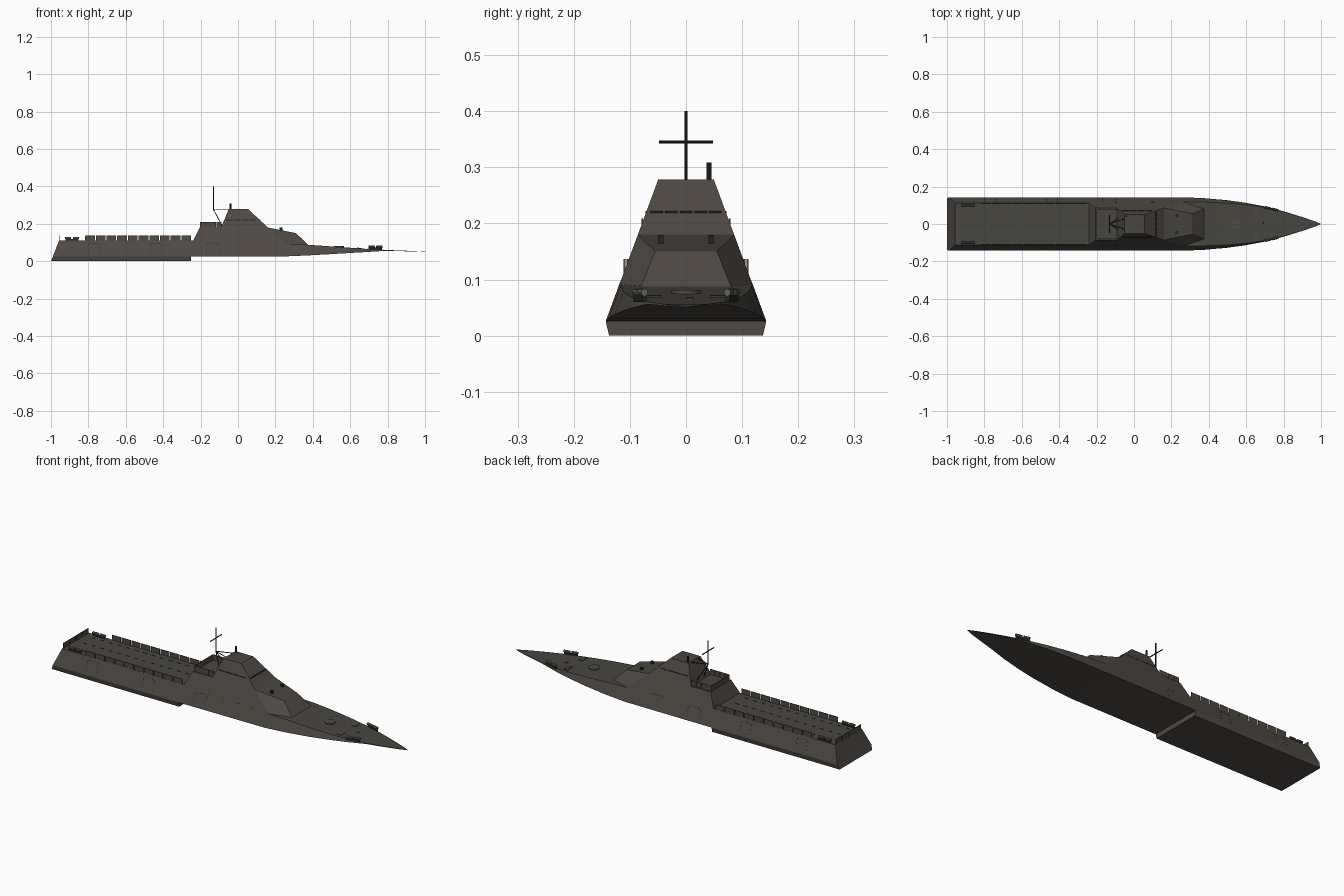
import bpy, bmesh, math
from mathutils import Matrix, Vector

if "Cube" in bpy.data.objects:
    bpy.data.objects.remove(bpy.data.objects["Cube"])


def material(name, rgb):
    m = bpy.data.materials.new(name)
    m.diffuse_color = (*rgb, 1)
    m.use_nodes = True
    m.node_tree.nodes["Principled BSDF"].inputs["Base Color"].default_value = m.diffuse_color
    return m


HULL = material("hull_brown_grey", (0.078, 0.068, 0.058))
DECK = material("deck_grey", (0.064, 0.061, 0.051))
DARK = material("dark_trim", (0.018, 0.017, 0.015))
METAL = material("fitting_grey", (0.12, 0.12, 0.115))


def finish(name, bm, *mats, paint_deck=False):
    bmesh.ops.remove_doubles(bm, verts=bm.verts, dist=1e-5)
    bmesh.ops.recalc_face_normals(bm, faces=bm.faces)
    bm.normal_update()
    if paint_deck:
        for f in bm.faces:
            f.material_index = 1 if f.normal.z > 0.95 else 0
    me = bpy.data.meshes.new(name)
    bm.to_mesh(me)
    bm.free()
    for m in mats:
        me.materials.append(m)
    ob = bpy.data.objects.new(name, me)
    bpy.context.collection.objects.link(ob)
    return ob


def boxes(name, mat, items):
    """items: (centre, size, rotation matrix or None), joined in one part"""
    bm = bmesh.new()
    for loc, size, rot in items:
        m = Matrix.Translation(loc) @ (rot or Matrix.Identity(4)) @ Matrix.Diagonal((*size, 1))
        bmesh.ops.create_cube(bm, size=1, matrix=m)
    return finish(name, bm, mat)


def rods(name, mat, items, sides=8):
    """items: (start, end, radius)"""
    bm = bmesh.new()
    for a, b, r in items:
        a, b = Vector(a), Vector(b)
        d = b - a
        m = Matrix.Translation((a + b) / 2) @ d.to_track_quat('Z', 'Y').to_matrix().to_4x4()
        bmesh.ops.create_cone(bm, cap_ends=True, segments=sides, radius1=r, radius2=r,
                              depth=d.length, matrix=m)
    return finish(name, bm, mat)


SLOPE = 0.369


def wall(z):
    return 0.143 - SLOPE * (z - 0.025)


def loft(name, sections):
    """sections: half sections (points with y >= 0) from top to bottom, mirrored"""
    bm = bmesh.new()
    rings = []
    for s in sections:
        pts = s + [(x, -y, z) for x, y, z in reversed(s)]
        rings.append([bm.verts.new(p) for p in pts])
    n = len(rings[0])
    for a, b in zip(rings, rings[1:]):
        for i in range(n):
            bm.faces.new((a[i], a[(i + 1) % n], b[(i + 1) % n], b[i]))
    bm.faces.new(rings[0])
    bm.faces.new(rings[-1])
    return finish(name, bm, HULL, DECK, paint_deck=True)


# Upper hull: x at knuckle, x at deck, half width, knuckle height, deck height
stations = [
    (-0.99, -0.957, 0.143, 0.025, 0.11), (-0.24, -0.24, 0.143, 0.025, 0.11),
    (0.26, 0.26, 0.143, 0.026, 0.092), (0.375, 0.375, 0.138, 0.031, 0.088),
    (0.5, 0.5, 0.127, 0.038, 0.079), (0.6, 0.6, 0.113, 0.044, 0.072),
    (0.7, 0.7, 0.094, 0.05, 0.065), (0.8, 0.8, 0.068, 0.056, 0.06),
    (0.9, 0.9, 0.037, 0.053, 0.056), (0.965, 0.965, 0.015, 0.051, 0.053),
    (1.0, 1.0, 0.0, 0.05, 0.051)]
loft("upper_hull", [[(xd, max(0, w - SLOPE * (zd - zk)), zd), (xk, w, zk)]
                    for xk, xd, w, zk, zd in stations])

# Lower stern block
loft("lower_stern_hull", [[(-0.99, 0.143, 0.025), (-1.0, 0.137, 0.0)],
                          [(-0.25, 0.143, 0.025), (-0.25, 0.137, 0.0)]])


def deck_z(x):
    for a, b in zip(stations, stations[1:]):
        if a[1] <= x <= b[1]:
            return a[4] + (b[4] - a[4]) * (x - a[1]) / (b[1] - a[1])


# Deckhouse with faceted front, flush with the sloping hull sides
bm = bmesh.new()
outline = [(-0.24, 0.11), (-0.205, 0.18), (-0.09, 0.18), (-0.05, 0.278),
           (0.055, 0.278), (0.16, 0.18), (0.26, 0.092)]
nose = [(0.31, 0.055, 0.15), (0.375, 0.08, 0.088)]
halves = []
for s in (1, -1):
    side = [bm.verts.new((x, s * wall(z), z)) for x, z in outline]
    front = [bm.verts.new((x, s * y, z)) for x, y, z in nose]
    bm.faces.new(side)
    bm.faces.new((side[5], side[6], front[1], front[0]))
    halves.append(side[:6] + front)
for i in range(7):
    l, r = halves
    bm.faces.new((l[i], l[i + 1], r[i + 1], r[i]))
finish("deckhouse", bm, HULL, DECK, paint_deck=True)

# Safety net panels along the flight deck and across the stern
nets = [((-0.7915 + 0.0572 * i, s * 0.1095, 0.123), (0.052, 0.003, 0.027), None)
        for i in range(10) for s in (1, -1)]
nets += [((-0.955, -0.081 + 0.054 * i, 0.123), (0.003, 0.05, 0.027), None) for i in range(4)]
boxes("flight_deck_net_panels", HULL, nets)

# Panels around the platform behind the tower
rail = [((-0.188 + 0.029 * i, s * 0.078, 0.194), (0.027, 0.003, 0.03), None)
        for i in range(4) for s in (1, -1)]
rail += [((-0.202, -0.057 + 0.038 * i, 0.194), (0.003, 0.036, 0.03), None) for i in range(4)]
boxes("platform_panels", HULL, rail)

# Flight deck markings
marks = [((-0.9 + 0.05 * i, y, 0.1105), (0.022, 0.002, 0.002), None)
         for i in range(13) for y in (-0.075, 0, 0.075)]
boxes("flight_deck_markings", DARK, marks)

# Bridge window slits on the sides and the sloping front
slits = [((-0.047 + 0.042 * i, s * wall(0.22), 0.22), (0.036, 0.003, 0.004), None)
         for i in range(4) for s in (1, -1)]
slits += [((0.117, -0.052 + 0.026 * i, 0.22), (0.004, 0.022, 0.004), None) for i in range(5)]
boxes("bridge_windows", DARK, slits)

# Dashed outlines of the side doors
doors = []
tilt = math.atan(SLOPE)
for s in (1, -1):
    rot = Matrix.Rotation(s * tilt, 4, 'X')
    for x0, x1 in ((-0.17, -0.1), (-0.8, -0.74), (-0.47, -0.41)):
        for x in (x0, x1):
            for z in (0.05, 0.068, 0.086):
                doors.append(((x, s * wall(z), z), (0.002, 0.001, 0.01), rot))
        for k in range(3):
            x = x0 + (x1 - x0) * (k + 0.5) / 3
            doors.append(((x, s * wall(0.094), 0.094), (0.014, 0.001, 0.002), rot))
boxes("side_door_outlines", DARK, doors)

# Mast with crossbar and struts
rods("mast", DARK, [
    ((-0.13, 0, 0.272), (-0.13, 0, 0.4), 0.0027),
    ((-0.13, -0.048, 0.345), (-0.13, 0.048, 0.345), 0.0027),
    ((-0.13, 0, 0.275), (-0.045, 0.03, 0.275), 0.0022),
    ((-0.13, 0, 0.275), (-0.045, -0.03, 0.275), 0.0022),
    ((-0.13, 0, 0.275), (-0.085, 0.03, 0.19), 0.0022),
    ((-0.13, 0, 0.275), (-0.085, -0.03, 0.19), 0.0022)])
rods("roof_antenna", DARK, [((-0.04, 0.041, 0.272), (-0.04, 0.041, 0.309), 0.0045)])

# Sensor boxes on the sloping front
boxes("front_sensors", DARK, [((0.23, s * 0.045, 0.171), (0.014, 0.009, 0.016), None)
                              for s in (1, -1)])

# Foredeck hatches: round gun hatch, two long hatches and a small square one
pitch = Matrix.Rotation(0.07, 4, 'Y')
z = deck_z(0.54)
rods("round_hatch", HULL, [((0.54, 0, z - 0.006), (0.54, 0, z + 0.005), 0.027)], 16)
z = deck_z(0.66)
boxes("foredeck_hatches", HULL,
      [((0.65, s * 0.062, z + 0.001), (0.022, 0.038, 0.006), pitch) for s in (1, -1)]
      + [((0.7, 0.007, deck_z(0.7)), (0.018, 0.014, 0.006), pitch)])

# Mooring bollards: paired drums on small bases
drums, bases = [], []
for x0, y0, yaw in ((-0.887, 0.1, 0.0), (0.735, 0.082, -0.23)):
    zd = deck_z(x0)
    for s in (1, -1):
        axis = Vector((math.cos(yaw), s * math.sin(yaw), 0))
        mid = Vector((x0, s * y0, zd + 0.014))
        for k in (-1, 1):
            c = mid + axis * 0.021 * k
            drums.append((c - axis * 0.016, c + axis * 0.016, 0.0065))
        bases.append((mid - Vector((0, 0, 0.011)), (0.07, 0.007, 0.012),
                      Matrix.Rotation(s * yaw, 4, 'Z')))
rods("bollard_drums", METAL, drums)
boxes("bollard_bases", DARK, bases)
